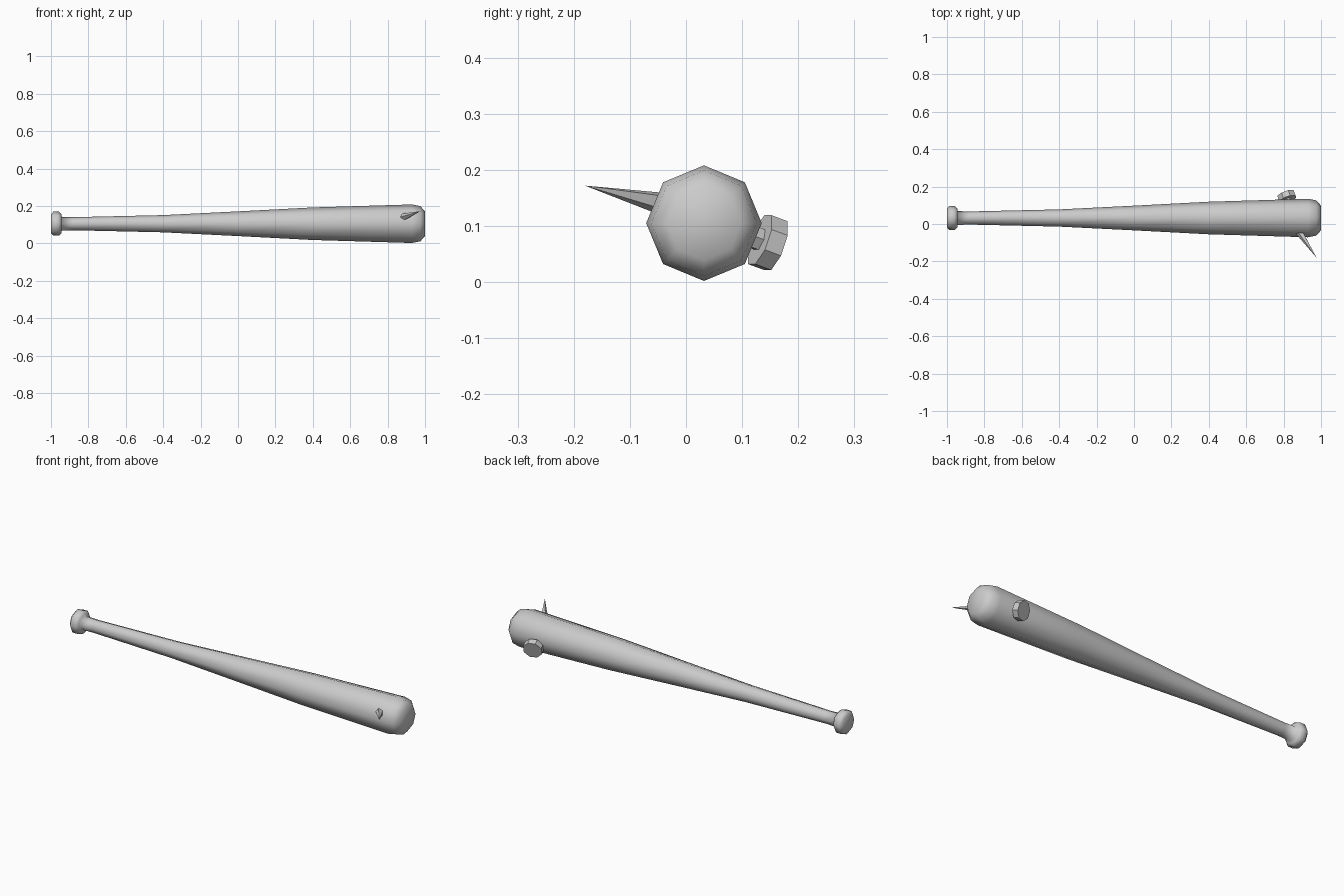
import bpy
import bmesh
import math
from mathutils import Vector

if "Cube" in bpy.data.objects:
    bpy.data.objects.remove(bpy.data.objects["Cube"])

grey = bpy.data.materials.new("plain_grey")
grey.use_nodes = True
colour = (0.6, 0.6, 0.6, 1)
grey.diffuse_color = colour
grey.node_tree.nodes["Principled BSDF"].inputs["Base Color"].default_value = colour


def lathe(name, start, axis, profile, sides=8, turn=0.0):
    """Sweep (distance, radius) rings along an axis from a start point."""
    axis = Vector(axis).normalized()
    side = axis.cross(Vector((0, 0, 1))).normalized()
    up = side.cross(axis)
    bm = bmesh.new()
    rings = []
    for dist, radius in profile:
        ring = []
        for i in range(sides):
            a = 2 * math.pi * i / sides + turn
            offset = side * math.cos(a) + up * math.sin(a)
            ring.append(bm.verts.new(Vector(start) + axis * dist + offset * radius))
        rings.append(ring)
    for a, b in zip(rings, rings[1:]):
        for i in range(sides):
            j = (i + 1) % sides
            bm.faces.new((a[i], a[j], b[j], b[i]))
    bm.faces.new(rings[0][::-1])
    bm.faces.new(rings[-1])
    bmesh.ops.remove_doubles(bm, verts=bm.verts, dist=0.0002)
    bmesh.ops.recalc_face_normals(bm, faces=bm.faces)
    mesh = bpy.data.meshes.new(name)
    bm.to_mesh(mesh)
    bm.free()
    mesh.materials.append(grey)
    obj = bpy.data.objects.new(name, mesh)
    bpy.context.collection.objects.link(obj)
    return obj


# Bat: knob, slim handle, widening barrel and rounded end
bat = lathe("bat", (-1, 0.032, 0.105), (1, 0, 0), [
    (0, 0.05), (0.012, 0.064), (0.042, 0.064), (0.055, 0.052),
    (0.058, 0.037), (0.12, 0.035), (0.6, 0.046), (1.0, 0.066),
    (1.4, 0.087), (1.93, 0.103), (1.975, 0.094), (2.0, 0.066)])
bat.data.shade_smooth()

# Nail driven through the barrel: head, shank and bent point
nail_axis = Vector((0.33, -0.94, 0.35)).normalized()
head_centre = Vector((0.812, 0.16, 0.065))
bend = head_centre + nail_axis * 0.225
tip = Vector((0.976, -0.18, 0.172))
lathe("nail_head", head_centre, nail_axis, [(0, 0.05), (0.032, 0.05)], turn=math.pi / 8)
lathe("nail_shank", head_centre + nail_axis * 0.02, nail_axis,
      [(0, 0.022), (0.19, 0.022)], sides=6)
lathe("nail_point", bend, tip - bend,
      [(-0.03, 0.024), (0, 0.021), ((tip - bend).length, 0.0001)], sides=5)
